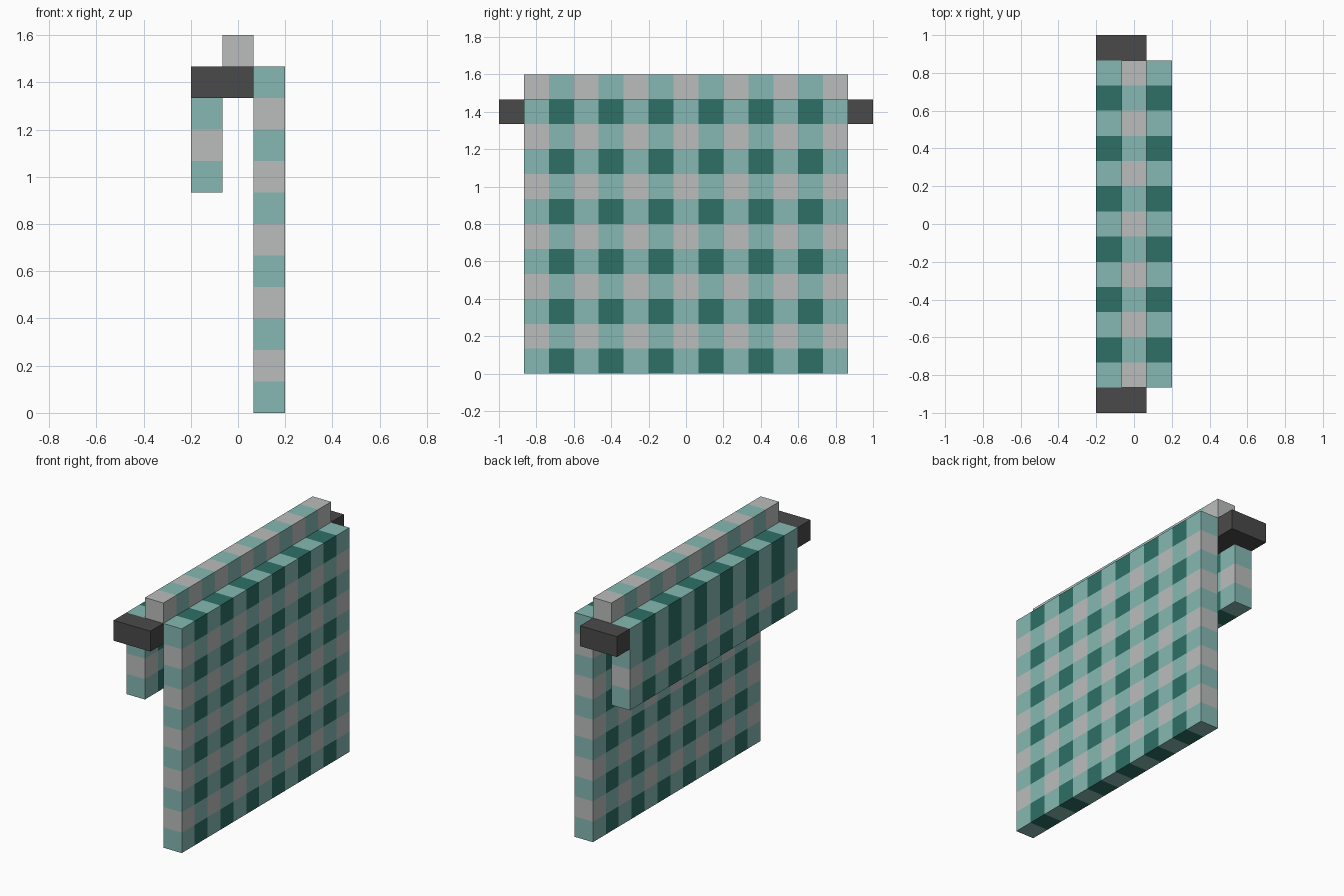
import bpy, bmesh, math
from mathutils import Vector

if "Cube" in bpy.data.objects:
    bpy.data.objects.remove(bpy.data.objects["Cube"], do_unlink=True)

C = 2 / 15            # size of one check
W = 6.5 * C           # half width of the cloth


def material(name, rgb):
    def linear(v):
        v /= 255
        return v / 12.92 if v <= 0.04045 else ((v + 0.055) / 1.055) ** 2.4
    colour = tuple(linear(v) for v in rgb) + (1,)
    mat = bpy.data.materials.new(name)
    mat.diffuse_color = colour
    mat.use_nodes = True
    mat.node_tree.nodes["Principled BSDF"].inputs["Base Color"].default_value = colour
    return mat


grey = material("pale grey", (186, 190, 188))
teal = material("light teal", (134, 185, 179))
green = material("dark green", (45, 112, 102))
charcoal = material("charcoal", (74, 74, 74))


def box_mesh(lo, hi):
    bm = bmesh.new()
    bmesh.ops.create_cube(bm, size=1)
    lo, hi = Vector(lo), Vector(hi)
    for v in bm.verts:
        v.co = (lo + hi) / 2 + v.co * (hi - lo)
    return bm


def finish(bm, name, mats):
    mesh = bpy.data.meshes.new(name)
    bm.to_mesh(mesh)
    bm.free()
    for mat in mats:
        mesh.materials.append(mat)
    obj = bpy.data.objects.new(name, mesh)
    bpy.context.collection.objects.link(obj)
    return obj


def gingham(name, x0, x1, row0, row1, teal_rows):
    """Cloth slab cut into checks; crossing stripes give dark green."""
    bm = box_mesh((x0 * C, -W, row0 * C), (x1 * C, W, row1 * C))
    cuts = [((0, -W + i * C, 0), (0, 1, 0)) for i in range(1, 13)]
    cuts += [((0, 0, r * C), (0, 0, 1)) for r in range(row0 + 1, row1)]
    for co, no in cuts:
        bmesh.ops.bisect_plane(bm, geom=bm.verts[:] + bm.edges[:] + bm.faces[:],
                               plane_co=co, plane_no=no)
    bm.normal_update()
    for f in bm.faces:
        # Step slightly inside the slab to find the check this face belongs to
        p = f.calc_center_median() - f.normal * C / 4
        column = math.floor((p.y + W) / C)
        row = math.floor(p.z / C)
        f.material_index = column % 2 + (row in teal_rows)
    return finish(bm, name, (grey, teal, green))


# Towel: long front drop, fold over the rail, short back drop
gingham("towel_front_drop", 0.5, 1.5, 0, 11, range(0, 11, 2))
gingham("towel_top_fold", -0.5, 0.5, 11, 12, ())
gingham("towel_back_drop", -1.5, -0.5, 7, 11, (7, 9, 10))

# Rail under the fold, with a wall bracket at each end
finish(box_mesh((-0.5 * C, -W, 10 * C), (0.5 * C, W, 11 * C)), "rail", (charcoal,))
for name, y in (("right_end_bracket", -7 * C), ("left_end_bracket", 7 * C)):
    finish(box_mesh((-1.5 * C, y - C / 2, 10 * C), (0.5 * C, y + C / 2, 11 * C)),
           name, (charcoal,))
